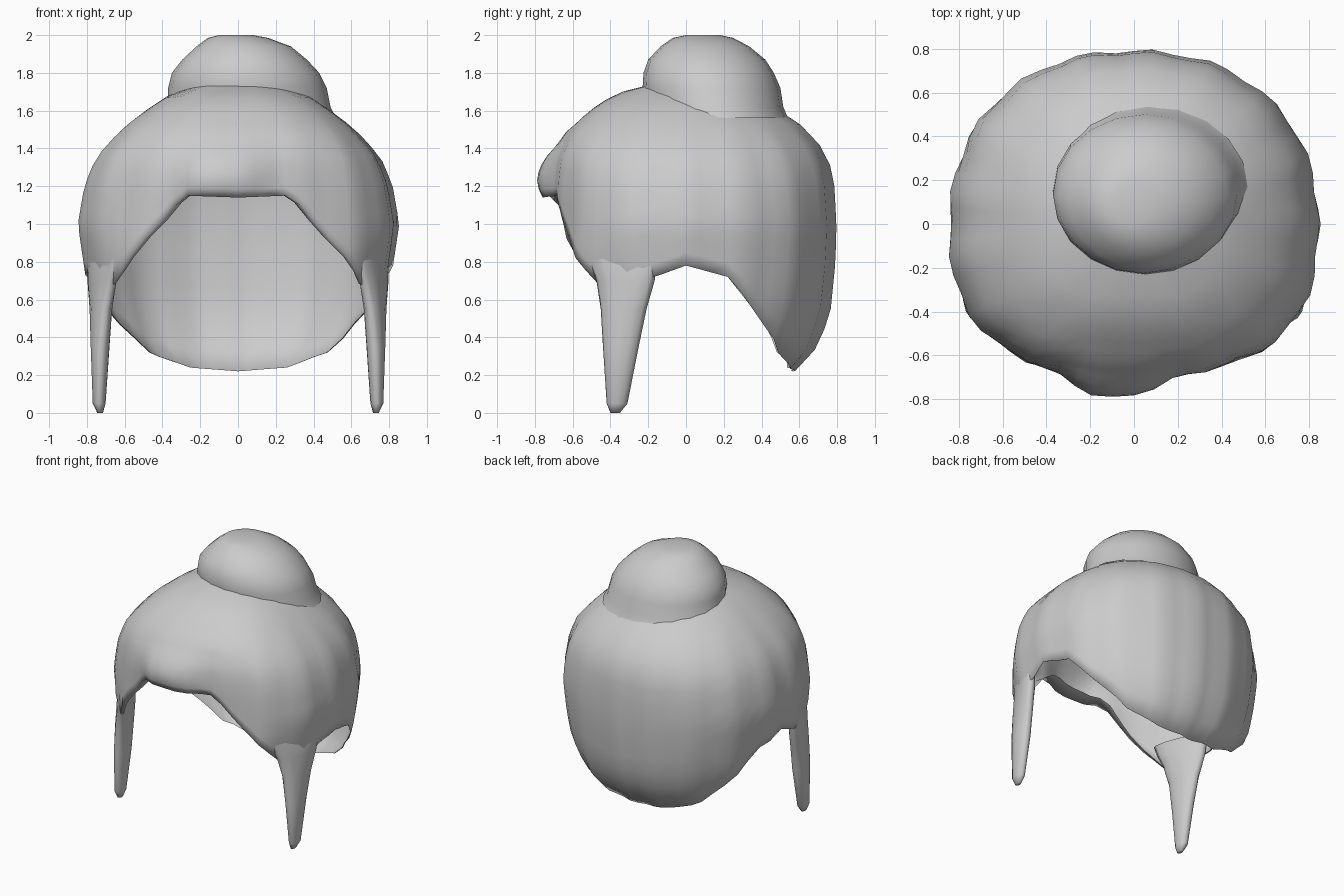
import bpy, bmesh, math

if "Cube" in bpy.data.objects:
    bpy.data.objects.remove(bpy.data.objects["Cube"])


def interp(keys, v):
    """Piecewise-linear lookup in a list of (position, value) pairs."""
    if v <= keys[0][0]:
        return keys[0][1]
    for (a, p), (b, q) in zip(keys, keys[1:]):
        if v <= b:
            return p + (q - p) * (v - a) / (b - a)
    return keys[-1][1]


def loft(name, rings, cap_start=False, cap_end=False):
    """Skin closed rings of points into one smooth object."""
    bm = bmesh.new()
    rows = [[bm.verts.new(p) for p in ring] for ring in rings]
    n = len(rows[0])
    for lo, hi in zip(rows, rows[1:]):
        for i in range(n):
            j = (i + 1) % n
            bm.faces.new((lo[i], lo[j], hi[j], hi[i]))
    if cap_start:
        bm.faces.new(rows[0][::-1])
    if cap_end:
        bm.faces.new(rows[-1])
    bmesh.ops.recalc_face_normals(bm, faces=bm.faces)
    for f in bm.faces:
        f.smooth = True
    mesh = bpy.data.meshes.new(name)
    bm.to_mesh(mesh)
    bm.free()
    obj = bpy.data.objects.new(name, mesh)
    bpy.context.collection.objects.link(obj)
    return obj


def ellipse(z, cx, cy, rx, ry, n, tilt=0, side=1):
    """Horizontal ellipse, turned by tilt degrees, mirrored when side is -1."""
    ct, st = math.cos(math.radians(tilt)), math.sin(math.radians(tilt))
    ring = []
    for i in range(n):
        u = rx * math.cos(2 * math.pi * i / n)
        v = ry * math.sin(2 * math.pi * i / n)
        ring.append((side * (cx + u * ct + v * st), cy - u * st + v * ct, z))
    return ring


# Hair cap: radius by height on each side, hem height by angle from the front
SIDE = [(.2, .60), (.35, .67), (.55, .765), (.7, .80), (1.0, .845), (1.2, .81),
        (1.35, .75), (1.5, .62), (1.6, .49), (1.68, .37), (1.73, .2)]
BACK = [(.2, .55), (.36, .70), (.55, .76), (.8, .785), (1.0, .79), (1.27, .775),
        (1.4, .72), (1.5, .64), (1.6, .51), (1.73, .25)]
FRONT = [(.65, .66), (.82, .71), (1.0, .69), (1.2, .69), (1.35, .68),
         (1.48, .63), (1.6, .51), (1.66, .42), (1.70, .34), (1.745, .16)]
HEM = [(0, 1.14), (20, 1.15), (24, 1.13), (32, 1.01), (45, .82), (55, .68),
       (68, .68), (80, .73), (90, .78), (106, .72), (118, .54), (136, .32),
       (155, .24), (180, .22)]
TOP = 1.745


def cap_point(deg, z, scale=1.0, lift=0.0):
    a = math.radians(deg)
    s, c = math.sin(a), math.cos(a)
    front = c > 0
    ry = interp(FRONT if front else BACK, z)
    rx = interp(SIDE, z)
    p = 2.6 if front else 2.2
    r = (abs(s / rx) ** p + abs(c / ry) ** p) ** (-1 / p)
    # swell of the fringe and faint strand ripples
    off = (deg + 180) % 360 - 180
    r += .11 * math.exp(-((off + 7) / 18) ** 2) * math.exp(-((z - 1.24) / .17) ** 2)
    r += .009 * math.sin(17 * a) * min(1, max(0, (1.6 - z) * 3))
    return (r * s * scale, -r * c * scale, z + lift)


half = [0, 7, 14, 20, 26, 32, 38, 45, 50, 55, 61, 68, 74, 80, 85, 90, 95, 100,
        106, 112, 118, 124, 130, 136, 142, 149, 155, 161, 167, 174, 180]
angles = half + [360 - d for d in half[-2:0:-1]]


def hem(d):
    return interp(HEM, min(d, 360 - d))


def front_weight(d):
    return max(0, math.cos(math.radians(d))) ** 4


# the first ring turns the fringe edge inward
ROWS = 14
rings = [[cap_point(d, hem(d), .99 - .13 * front_weight(d), .02 * front_weight(d))
          for d in angles]]
for k in range(ROWS + 1):
    t = k / ROWS
    rings.append([cap_point(d, hem(d) + (TOP - hem(d)) * t) for d in angles])
loft("hair_cap", rings)

# Bun on the crown
BUN = [(1.56, .06, .17, .46, .37), (1.62, .06, .155, .43, .36),
       (1.72, .05, .135, .42, .365), (1.80, .04, .12, .39, .345),
       (1.87, .035, .11, .33, .31), (1.94, .03, .10, .25, .235),
       (1.985, .0, .09, .16, .16), (2.0, -.01, .09, .09, .09)]
loft("top_bun", [ellipse(*b, 20) for b in BUN], cap_end=True)

# Side locks hanging in front of the ears, flush with the cap at the top
LOCK = [(0, .73, -.375, .015, .025, 0), (.05, .735, -.365, .034, .055, 0),
        (.35, .73, -.345, .05, .095, 6), (.55, .726, -.33, .053, .125, 14),
        (.70, .720, -.32, .055, .165, 21), (.78, .712, -.33, .05, .19, 22),
        (.86, .70, -.34, .04, .20, 23)]
for side, name in ((1, "right_side_lock"), (-1, "left_side_lock")):
    lock_rings = [ellipse(z, cx, cy, rx, ry, 12, tilt, side)
                  for z, cx, cy, rx, ry, tilt in LOCK]
    loft(name, lock_rings, cap_start=True)
